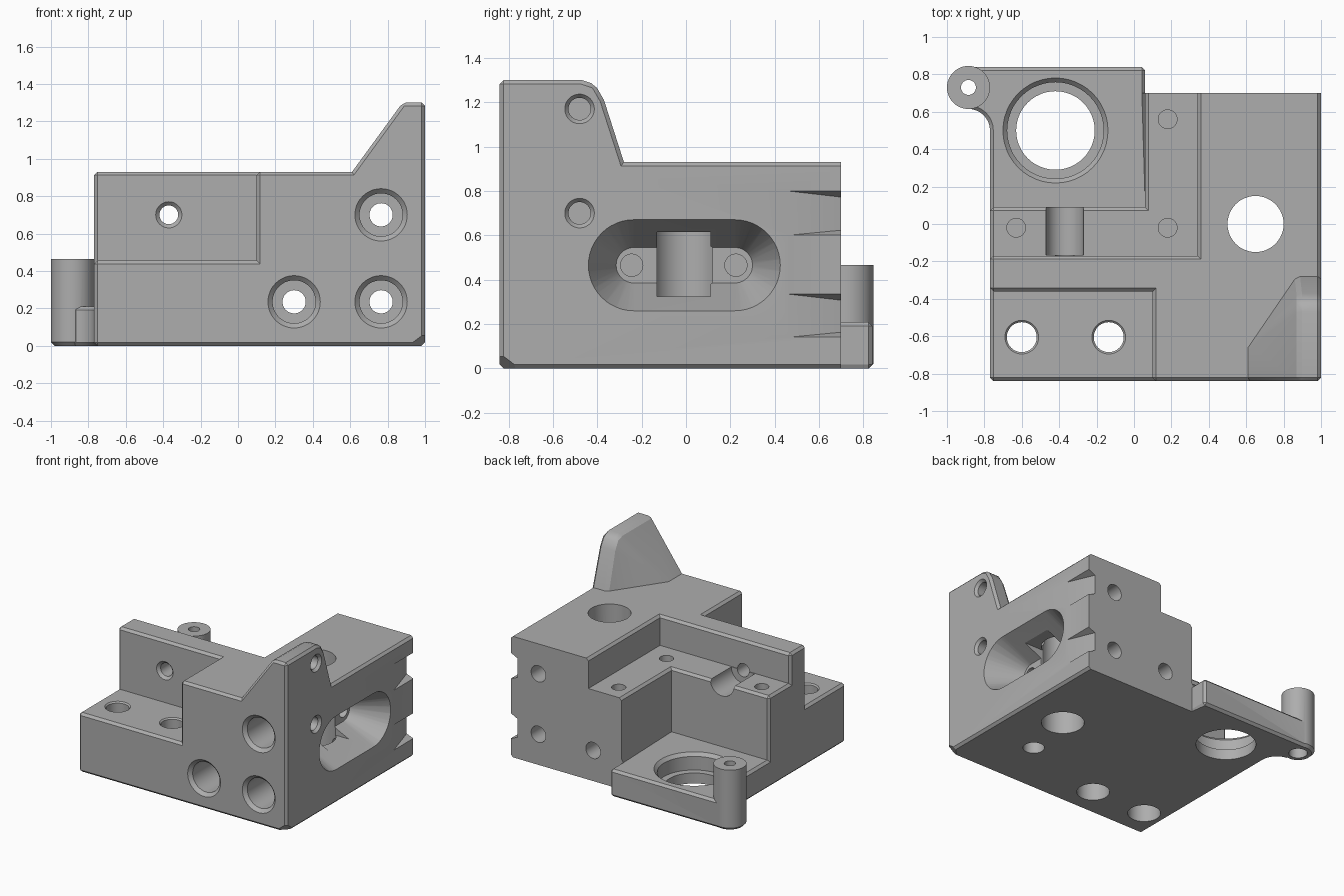
import bpy, bmesh, math
from mathutils import Vector

if "Cube" in bpy.data.objects:
    bpy.data.objects.remove(bpy.data.objects["Cube"], do_unlink=True)

grey = bpy.data.materials.new("plain grey")
grey.use_nodes = True
grey.diffuse_color = (0.42, 0.42, 0.42, 1)
grey.node_tree.nodes["Principled BSDF"].inputs["Base Color"].default_value = grey.diffuse_color

FRONT, BACK, TOP, FLANGE, CHAMFER = -0.84, 0.70, 0.93, 0.21, 0.018


def to_object(bm, name):
    bmesh.ops.recalc_face_normals(bm, faces=bm.faces)
    mesh = bpy.data.meshes.new(name)
    bm.to_mesh(mesh)
    bm.free()
    mesh.materials.append(grey)
    obj = bpy.data.objects.new(name, mesh)
    bpy.context.collection.objects.link(obj)
    return obj


def prism(name, outline, height):
    bm = bmesh.new()
    face = bm.faces.new([bm.verts.new((x, y, 0)) for x, y in outline])
    new = bmesh.ops.extrude_face_region(bm, geom=[face])["geom"]
    bmesh.ops.translate(bm, vec=(0, 0, height), verts=[v for v in new if isinstance(v, bmesh.types.BMVert)])
    return to_object(bm, name)


def hull(name, points):
    bm = bmesh.new()
    for p in points:
        bm.verts.new(p)
    out = bmesh.ops.convex_hull(bm, input=bm.verts)
    loose = {g for g in out["geom_interior"] + out["geom_unused"] if isinstance(g, bmesh.types.BMVert)}
    bmesh.ops.delete(bm, geom=list(loose), context="VERTS")
    return to_object(bm, name)


def box(name, lo, hi):
    return hull(name, [(x, y, z) for x in (lo[0], hi[0]) for y in (lo[1], hi[1]) for z in (lo[2], hi[2])])


def lathe(name, origin, direction, profile, sides=48):
    """Solid of revolution from (radius, distance) pairs along a direction."""
    bm = bmesh.new()
    turn = Vector(direction).to_track_quat("Z", "Y")
    rings = []
    for r, d in profile:
        angles = [math.tau * i / sides for i in range(sides)]
        rings.append([bm.verts.new(Vector(origin) + turn @ Vector((r * math.cos(a), r * math.sin(a), d)))
                      for a in angles])
    for low, high in zip(rings, rings[1:]):
        for i in range(sides):
            j = (i + 1) % sides
            bm.faces.new((low[i], low[j], high[j], high[i]))
    bm.faces.new(rings[0])
    bm.faces.new(rings[-1])
    return to_object(bm, name)


def combine(target, tool, operation="DIFFERENCE"):
    mod = target.modifiers.new("combine", "BOOLEAN")
    mod.operation, mod.solver, mod.object = operation, "EXACT", tool
    bpy.context.view_layer.objects.active = target
    bpy.ops.object.modifier_apply(modifier=mod.name)
    bpy.data.objects.remove(tool, do_unlink=True)


def chamfer(obj, keep):
    """Chamfer the sharp outward edges that pass the keep rule."""
    bm = bmesh.new()
    bm.from_mesh(obj.data)
    bmesh.ops.remove_doubles(bm, verts=bm.verts, dist=0.0005)
    bmesh.ops.dissolve_limit(bm, angle_limit=0.02, verts=bm.verts, edges=bm.edges)
    bmesh.ops.recalc_face_normals(bm, faces=bm.faces)
    edges = [e for e in bm.edges if e.is_manifold and e.calc_face_angle_signed() > 0.6 and keep(e)]
    bmesh.ops.bevel(bm, geom=edges, offset=CHAMFER, segments=1, affect="EDGES", clamp_overlap=False)
    bm.to_mesh(obj.data)
    bm.free()


# Stepped body from one footprint, with a concave neck toward the post
post_x, post_y, post_r = -0.885, 0.73, 0.115
neck = [(post_x + post_r * math.sin(a), 0.5 + post_r * math.cos(a))
        for a in [math.pi / 2 * i / 8 for i in range(9)]]
body = prism("body", [(-0.77, FRONT), (1, FRONT), (1, BACK), (0.06, BACK), (0.06, 0.84), (post_x, 0.84)] + neck, TOP)
combine(body, box("front_ledge_cut", (-2, -2, 0.455), (0.10, -0.36, 2)))
combine(body, box("shelf_cut", (-2, -0.17, 0.70), (0.34, 2, 2)))
combine(body, box("flange_cut", (-2, 0.09, FLANGE), (0.06, 2, 2)))
chamfer(body, lambda e: not all(abs(v.co.y - BACK) < 0.001 for v in e.verts))

# Tall corner fin with a sloping buttress
crest = [(FRONT, 1.3), (-0.47, 1.3), (-0.41, 1.28), (-0.37, 1.21)]
foot = [(1, FRONT), (0.61, FRONT), (0.61, -0.66), (0.87, -0.28), (1, -0.28)]
fin = hull("fin", [(x, y, z) for x in (0.88, 1) for y, z in crest] + [(x, y, z) for x, y in foot for z in (0.7, TOP)])
chamfer(fin, lambda e: max(v.co.z for v in e.verts) > 0.95)
combine(body, fin, "UNION")

# Round post
combine(body, lathe("post", (post_x, post_y, 0), (0, 0, 1),
                    [(post_r - 0.02, 0), (post_r, 0.02), (post_r, 0.465)]), "UNION")

# Cut-off bottom corner
combine(body, hull("corner_cut", [(1.1, -0.94, -0.1), (0.68, -0.94, -0.1), (1.1, -0.52, -0.1), (1.1, -0.94, 0.22)]))

# Counterbored screw holes running front to back
for x, z in ((0.30, 0.235), (0.765, 0.235), (0.765, 0.70)):
    combine(body, lathe("long_hole", (x, FRONT, z), (0, 1, 0),
                        [(0.15, -0.01), (0.115, 0.025), (0.115, 0.4), (0.062, 0.401), (0.062, 2)]))

# Small front hole opening into a half-round channel
combine(body, lathe("wire_hole", (-0.37, -0.36, 0.70), (0, 1, 0), [(0.08, -0.01), (0.05, 0.02), (0.05, 0.3)]))
combine(body, lathe("channel", (-0.37, -0.165, 0.70), (0, 1, 0), [(0.1, 0), (0.1, 0.4)]))

# Vertical holes in the ledge, body, flange and post
for x in (-0.60, -0.135):
    combine(body, lathe("ledge_hole", (x, -0.605, 0), (0, 0, 1),
                        [(0.115, -0.1), (0.115, 0.2), (0.08, 0.201), (0.08, 0.445), (0.095, 0.46)]))
combine(body, lathe("shaft_hole", (0.65, 0, 0), (0, 0, 1), [(0.15, -0.1), (0.15, 1.5)]))
combine(body, lathe("blind_hole", (0.58, -0.40, 0), (0, 0, 1), [(0.075, -0.1), (0.075, 0.2)]))
combine(body, lathe("flange_hole", (-0.42, 0.5, 0), (0, 0, 1),
                    [(0.21, -0.1), (0.21, 0.08), (0.258, 0.081), (0.258, 0.185), (0.29, 0.22)]))
combine(body, lathe("post_hole", (post_x, post_y, 0), (0, 0, 1),
                    [(0.065, -0.1), (0.065, 0.1), (0.04, 0.101), (0.04, 1)]))
for x, y in ((-0.63, -0.02), (0.18, -0.02), (0.18, 0.56)):
    combine(body, lathe("shelf_hole", (x, y, 0.72), (0, 0, -1), [(0.05, 0), (0.05, 0.25)]))

# Blind holes in the side of the fin and body
for z in (1.17, 0.70):
    combine(body, lathe("side_hole", (1, -0.48, z), (-1, 0, 0), [(0.075, -0.01), (0.05, 0.02), (0.05, 0.1)]))

# Flared side slot with a rectangular window and two screw holes
slot_z = 0.465
rim = []
for x, r in ((1.02, 0.215), (0.74, 0.08)):
    for y in (-0.235, 0.22):
        rim += [(x, y + r * math.cos(a), slot_z + r * math.sin(a)) for a in [math.tau * i / 48 for i in range(48)]]
combine(body, hull("slot", rim))
combine(body, box("slot_window", (0.62, -0.13, 0.325), (0.95, 0.11, 0.615)))
for y in (-0.245, 0.225):
    combine(body, lathe("slot_hole", (0.78, y, slot_z), (-1, 0, 0), [(0.05, 0), (0.05, 0.3)]))

# Tapered notches on the back side edge
for low, high in ((0.60, 0.80), (0.14, 0.335)):
    combine(body, hull("notch", [(1.001, y, z) for y in (0.46, 0.72) for z in (low, high)]
                       + [(0.94, 0.72, z) for z in (low + 0.025, high - 0.03)]))

bpy.ops.object.select_all(action="DESELECT")
body.select_set(True)
bpy.context.view_layer.objects.active = body
bpy.ops.object.shade_smooth_by_angle(angle=math.radians(25))
